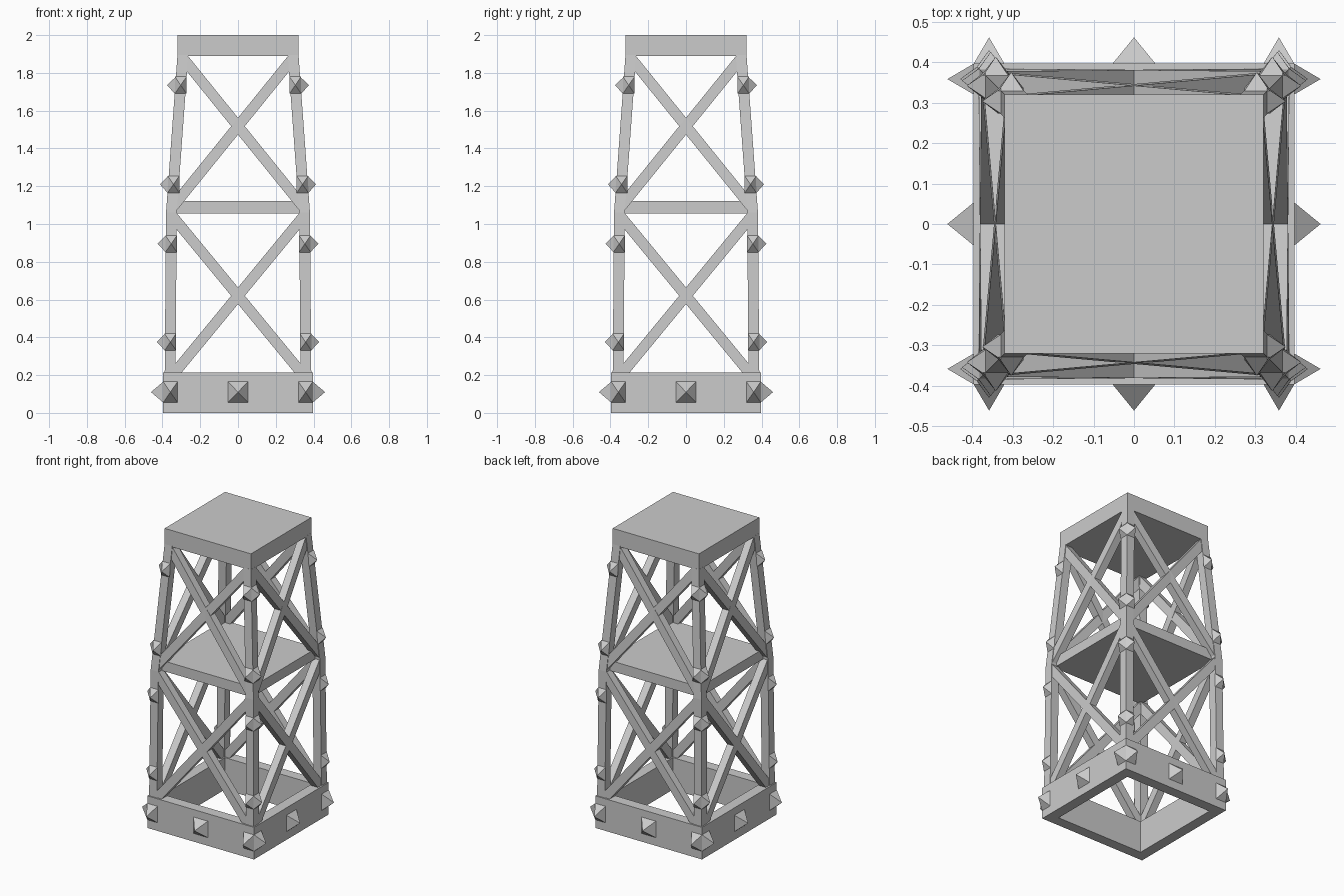
import bpy, bmesh
from mathutils import Vector, Matrix
from math import pi

if "Cube" in bpy.data.objects:
    bpy.data.objects.remove(bpy.data.objects["Cube"])

LEG = 0.057  # leg and brace thickness


def outer(z):
    """Distance of the leg's outer face from the axis at height z."""
    if z <= 1.06:
        return 0.388 - 0.007 * (z - 0.2) / 0.86
    return 0.381 - 0.061 * (z - 1.06) / 0.84


def hull_object(name, solids):
    """One object from several convex solids, each repeated on four sides."""
    bm = bmesh.new()
    for pts, faces in solids:
        for k in range(4):
            rot = Matrix.Rotation(k * pi / 2, 3, 'Z')
            vs = [bm.verts.new(rot @ Vector(p)) for p in pts]
            for f in faces:
                bm.faces.new([vs[i] for i in f])
    bmesh.ops.recalc_face_normals(bm, faces=bm.faces)
    me = bpy.data.meshes.new(name)
    bm.to_mesh(me)
    bm.free()
    ob = bpy.data.objects.new(name, me)
    bpy.context.collection.objects.link(ob)
    return ob


def prism(rings):
    """Faces joining a stack of four-sided rings, with end caps."""
    n = len(rings)
    faces = [(3, 2, 1, 0), tuple(range(4 * n - 4, 4 * n))]
    for r in range(n - 1):
        for i in range(4):
            j = (i + 1) % 4
            faces.append((4 * r + i, 4 * r + j, 4 * r + 4 + j, 4 * r + 4 + i))
    return [p for ring in rings for p in ring], faces


def stud(x, z, hw, hh, depth, face):
    """Square pyramid standing on the front face."""
    pts = [(x + a * hw, -face(z + b * hh), z + b * hh)
           for a, b in ((-1, -1), (1, -1), (1, 1), (-1, 1))]
    pts.append((x, -face(z) - depth, z))
    return pts, [(3, 2, 1, 0), (0, 1, 4), (1, 2, 4), (2, 3, 4), (3, 0, 4)]


def brace(x0, z0, x1, z1):
    """Diagonal bar lying in the plane of the front legs."""
    d = Vector((x1 - x0, 0, z1 - z0)).normalized()
    n = Vector((-d.z, 0, d.x)) * 0.028
    rings = []
    for x, z in ((x0, z0), (x1, z1)):
        ya, yb = -outer(z) + 0.004, -outer(z) + 0.054
        c = Vector((x, 0, z))
        rings.append([c + s * n + Vector((0, y, 0))
                      for s, y in ((-1, ya), (1, ya), (1, yb), (-1, yb))])
    return prism(rings)


def slab(name, half, z0, z1):
    bpy.ops.mesh.primitive_cube_add(size=1, location=(0, 0, (z0 + z1) / 2))
    ob = bpy.context.object
    ob.name = name
    ob.scale = (2 * half, 2 * half, z1 - z0)


# Open base frame: mitred wall on each side
o, i = 0.396, 0.325
bm = bmesh.new()
loops = [[bm.verts.new((sx * r, sy * r, z))
          for sx, sy in ((-1, -1), (1, -1), (1, 1), (-1, 1))]
         for r, z in ((o, 0), (o, 0.215), (i, 0.215), (i, 0))]
for a in range(4):
    for k in range(4):
        p, q, m = loops[a], loops[(a + 1) % 4], (k + 1) % 4
        bm.faces.new((p[k], p[m], q[m], q[k]))
bmesh.ops.recalc_face_normals(bm, faces=bm.faces)
mesh = bpy.data.meshes.new("base_frame")
bm.to_mesh(mesh)
bm.free()
bpy.context.collection.objects.link(bpy.data.objects.new("base_frame", mesh))

# Middle and top platforms
slab("middle_platform", 0.345, 1.055, 1.123)
slab("top_platform", 0.32, 1.89, 2.0)

# Legs that bend inwards above the middle platform
rings = []
for z in (0.18, 1.06, 1.895):
    a = outer(z)
    b = a - LEG
    rings.append([(b, -a, z), (a, -a, z), (a, -b, z), (b, -b, z)])
hull_object("legs", [prism(rings)])

# Crossed braces on every side
hull_object("lower_braces", [brace(-s * 0.35, 0.195, s * 0.35, 1.045) for s in (-1, 1)])
hull_object("upper_braces", [brace(-s * 0.35, 1.085, s * 0.293, 1.88) for s in (-1, 1)])

# Pyramid studs on base and legs
hull_object("base_studs", [stud(x, 0.11, w, 0.055, 0.065, lambda z: o)
                           for x, w in ((-0.358, 0.038), (0, 0.053), (0.358, 0.038))])
hull_object("leg_studs", [stud(s * (outer(z) - LEG / 2), z, 0.031, 0.045, 0.043, outer)
                          for z in (0.375, 0.895, 1.21, 1.735) for s in (-1, 1)])
